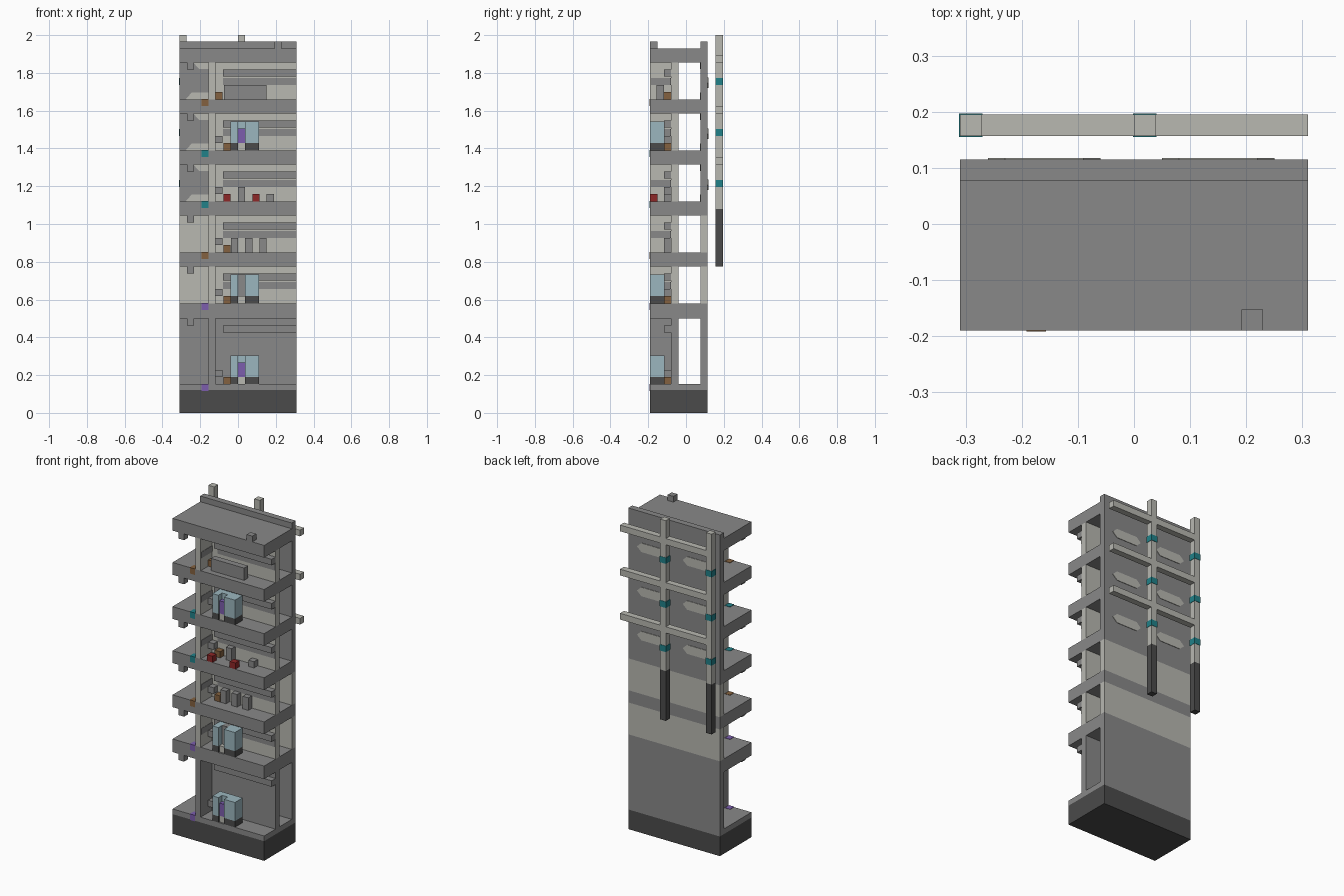
import bpy
import bmesh

cube = bpy.data.objects.get("Cube")
if cube:
    bpy.data.objects.remove(cube, do_unlink=True)


def make_material(name, r, g, b):
    m = bpy.data.materials.new(name)
    m.use_nodes = True
    m.diffuse_color = (r, g, b, 1)
    m.node_tree.nodes["Principled BSDF"].inputs["Base Color"].default_value = (r, g, b, 1)
    return m


GREY = make_material("concrete grey", 0.25, 0.25, 0.25)
LIGHT = make_material("pale grey", 0.48, 0.48, 0.44)
DARK = make_material("dark grey", 0.07, 0.07, 0.07)
TEAL = make_material("teal", 0.015, 0.22, 0.25)
BLUE = make_material("pale blue", 0.33, 0.47, 0.52)
PURPLE = make_material("purple", 0.2, 0.11, 0.42)
BROWN = make_material("brown", 0.23, 0.12, 0.05)
RED = make_material("red", 0.27, 0.02, 0.02)


def finish(name, bm, material):
    bmesh.ops.recalc_face_normals(bm, faces=bm.faces)
    mesh = bpy.data.meshes.new(name)
    bm.to_mesh(mesh)
    bm.free()
    mesh.materials.append(material)
    ob = bpy.data.objects.new(name, mesh)
    bpy.context.collection.objects.link(ob)
    return ob


def box(name, x, y, z, material):
    """Box from (low, high) ranges on each axis."""
    bm = bmesh.new()
    bmesh.ops.create_cube(bm, size=1)
    for v in bm.verts:
        v.co = [r[0] if c < 0 else r[1] for c, r in zip(v.co, (x, y, z))]
    return finish(name, bm, material)


def patch(name, x, z, y, depth, material, cut=0.03):
    """Thin painted plate with cut corners, facing along y."""
    (x0, x1), (z0, z1) = x, z
    mid = (z0 + z1) / 2
    outline = [(x0, mid), (x0 + cut, z0), (x1 - cut, z0),
               (x1, mid), (x1 - cut, z1), (x0 + cut, z1)]
    bm = bmesh.new()
    face = bm.faces.new([bm.verts.new((px, y, pz)) for px, pz in outline])
    side = bmesh.ops.extrude_face_region(bm, geom=[face])["geom"]
    bmesh.ops.translate(bm, vec=(0, depth, 0),
                        verts=[v for v in side if isinstance(v, bmesh.types.BMVert)])
    return finish(name, bm, material)


W = (-0.31, 0.31)
FRONT, BACK = -0.19, 0.115
U = 0.038            # module size
WALL_Y = (0.077, BACK)
ROOM_Y = (-0.08, -0.04)
PART_X = (-0.155, -0.12)
BACK_ROW = (-0.117, -0.08)
FRONT_ROW = (FRONT, FRONT + U)

# Base and roof
box("base", W, (FRONT, BACK), (0, 0.12), DARK)
box("roof_slab", W, (FRONT, BACK), (1.855, 1.93), GREY)
box("roof_rim", W, WALL_Y, (1.93, 1.965), GREY)
box("roof_vent", (0.192, 0.23), FRONT_ROW, (1.93, 1.965), GREY)

# Storeys: floor slab, walls, beam, hook and lamp
tops = [0.152, 0.58, 0.85, 1.12, 1.39, 1.66]
ceilings = [0.5, 0.775, 1.045, 1.315, 1.585, 1.855]
lamps = [PURPLE, PURPLE, BROWN, TEAL, TEAL, BROWN]
for i, (f, c) in enumerate(zip(tops, ceilings)):
    n = "_%d" % (i + 1)
    bottom = 0.12 if i == 0 else ceilings[i - 1]
    box("floor_slab" + n, W, (FRONT, BACK), (bottom, f), GREY)
    inner = GREY if i == 0 else LIGHT
    outer = LIGHT if i in (1, 2) else GREY
    box("back_wall" + n, W, WALL_Y, (f, c), outer)
    box("room_wall" + n, (PART_X[0], W[1]), ROOM_Y, (f, c), inner)
    box("partition" + n, PART_X, (FRONT, ROOM_Y[0]), (f, c), inner)
    box("beam" + n, (-0.08, W[1]), BACK_ROW, (c - 0.075, c - 0.038), GREY)
    box("hook" + n, (-0.27, -0.232), FRONT_ROW, (c - U, c), GREY)
    box("lamp" + n, (-0.192, -0.157), (FRONT - 0.002, FRONT + U),
        (f - 0.035, f + 0.002), lamps[i])
    if i > 0:
        stripe = (f + 0.075, f + 0.112)
        box("wall_stripe" + n, (-0.08, W[1]), (-0.084, -0.08), stripe, GREY)
        box("partition_stripe" + n, (PART_X[0] - 0.002, PART_X[1] + 0.002),
            (-0.185, -0.08), stripe, GREY)
    if i > 2:
        patch("inner_patch" + n, (-0.275, -0.08), (f - 0.03, f + 0.036), 0.077, -0.003, LIGHT)
        patch("inner_top_patch" + n, (-0.235, -0.05), (c - 0.035, c + 0.03), 0.077, -0.003, LIGHT)
        for k, x0 in enumerate((-0.26, 0.05)):
            patch("outer_patch%s_%d" % (n, k), (x0, x0 + 0.2),
                  (f + 0.06, f + 0.115), BACK, 0.003, LIGHT)

# Glazed booths
for i in (0, 1, 4):
    f = tops[i]
    n = "_%d" % (i + 1)
    low, high = (f, f + U), (f + U, f + 0.152)
    deep = (FRONT, -0.115)
    for side, x in (("left", (-0.04, 0)), ("right", (U, 0.112))):
        box("booth_foot_" + side + n, x, deep, low, DARK)
        box("booth_glass_" + side + n, x, deep, high, BLUE)
    box("booth_step" + n, (0, U), (-0.18, -0.115), low, LIGHT)
    if i == 1:
        box("booth_door" + n, (0, U), (-0.153, -0.115), high, GREY)
    else:
        box("booth_back" + n, (0, U), (-0.153, -0.115), high, BLUE)
        box("booth_door" + n, (0, U), (-0.18, -0.153), (f + U, f + 0.115), PURPLE)


def crate(name, storey, x, row, material, height=U, lift=0, width=U):
    z = tops[storey] + lift
    box(name, (x, x + width), row, (z, z + height), material)


# Crates and furniture
for s in (0, 1, 2, 3, 4):
    crate("brown_crate_%d" % s, s, -0.077, BACK_ROW, BROWN)
    crate("corner_shelf_%d" % s, s, -0.12, BACK_ROW, GREY, lift=U)
crate("brown_crate_top", 5, -0.12, BACK_ROW, BROWN)
crate("counter", 5, -0.075, (-0.155, -0.117), GREY, height=0.075, width=0.225)
for k, x in enumerate((-0.037, U, 0.114)):
    crate("cabinet_%d" % k, 2, x, BACK_ROW, GREY, height=0.077)
for k, x in enumerate((-0.077, 0.077)):
    crate("red_crate_%d" % k, 3, x, FRONT_ROW, RED)
crate("stool", 3, 0.152, BACK_ROW, GREY)
crate("pillar_box", 3, 0, BACK_ROW, GREY, height=0.077)

# Rear pipe frame
PIPE_Y = (0.157, 0.195)
for k, x0 in enumerate((-0.31, 0)):
    x = (x0, x0 + U)
    box("pipe_foot_%d" % k, x, PIPE_Y, (0.775, 1.08), DARK)
    box("pipe_%d" % k, x, PIPE_Y, (1.08, 2.0), LIGHT)
    for j, f in enumerate(tops[3:]):
        box("pipe_collar_%d_%d" % (k, j), (x[0] - 0.002, x[1] + 0.002),
            (PIPE_Y[0] - 0.002, PIPE_Y[1] + 0.002), (f + 0.077, f + 0.114), TEAL)
for j, c in enumerate(ceilings[3:]):
    for k, x in enumerate(((-0.31 + U, 0), (U, 0.31))):
        box("rail_%d_%d" % (j, k), x, PIPE_Y, (c - 0.002, c + 0.036), LIGHT)
